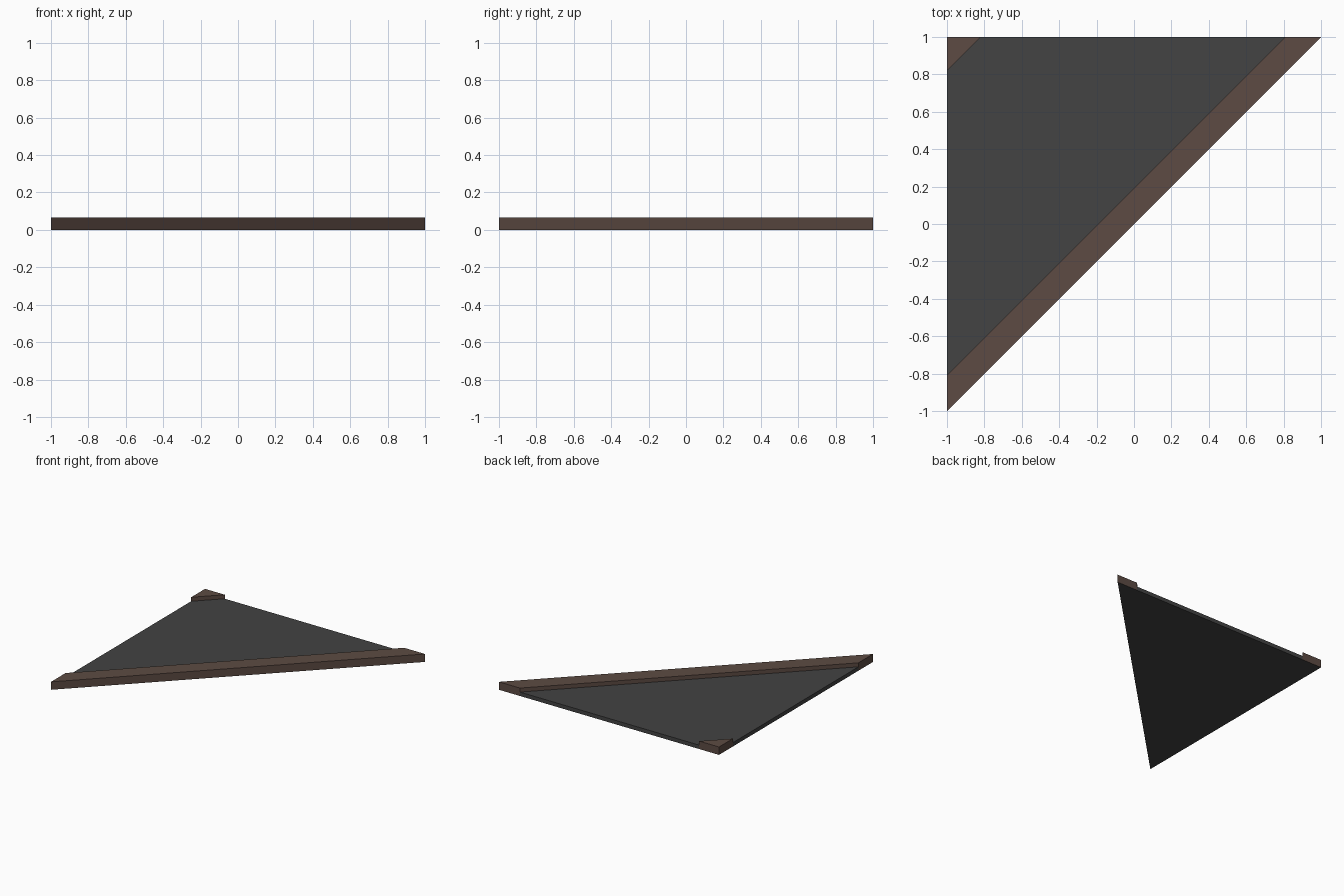
import bpy
import bmesh

if "Cube" in bpy.data.objects:
    bpy.data.objects.remove(bpy.data.objects["Cube"], do_unlink=True)


def srgb(hex_code):
    """Convert a hex colour to linear RGBA."""
    parts = [int(hex_code[i:i + 2], 16) / 255 for i in (0, 2, 4)]
    return [c / 12.92 if c < 0.04 else ((c + 0.055) / 1.055) ** 2.4 for c in parts] + [1.0]


def make_material(name, hex_code):
    mat = bpy.data.materials.new(name)
    mat.use_nodes = True
    mat.diffuse_color = srgb(hex_code)
    mat.node_tree.nodes["Principled BSDF"].inputs["Base Color"].default_value = srgb(hex_code)
    return mat


brown = make_material("brown trim", "5d4b43")
grey = make_material("dark grey panel", "434343")


def prism(name, outline, height, material):
    """Extrude a counter-clockwise outline up from the ground; the underside is grey."""
    bm = bmesh.new()
    base = bm.faces.new([bm.verts.new((x, y, 0)) for x, y in outline])
    result = bmesh.ops.extrude_face_region(bm, geom=[base], use_keep_orig=True)
    top = [v for v in result["geom"] if isinstance(v, bmesh.types.BMVert)]
    bmesh.ops.translate(bm, verts=top, vec=(0, 0, height))
    bmesh.ops.recalc_face_normals(bm, faces=bm.faces)
    for face in bm.faces:
        face.material_index = 1 if face.normal.z < -0.5 else 0
    mesh = bpy.data.meshes.new(name)
    bm.to_mesh(mesh)
    bm.free()
    mesh.materials.append(material)
    mesh.materials.append(grey)
    obj = bpy.data.objects.new(name, mesh)
    bpy.context.collection.objects.link(obj)


TRIM_HEIGHT = 0.065
PANEL_HEIGHT = 0.032
IN = 0.81        # inner end of the diagonal trim
CORNER = 0.82    # where the corner block starts

# Sunken panel between the diagonal trim and the corner block
prism("floor_panel", [(-1, -IN), (IN, 1), (-CORNER, 1), (-1, CORNER)], PANEL_HEIGHT, grey)
# Raised strip along the long diagonal edge
prism("diagonal_trim", [(-1, -1), (1, 1), (IN, 1), (-1, -IN)], TRIM_HEIGHT, brown)
# Small raised block in the square corner
prism("corner_block", [(-1, CORNER), (-CORNER, 1), (-1, 1)], TRIM_HEIGHT, brown)
